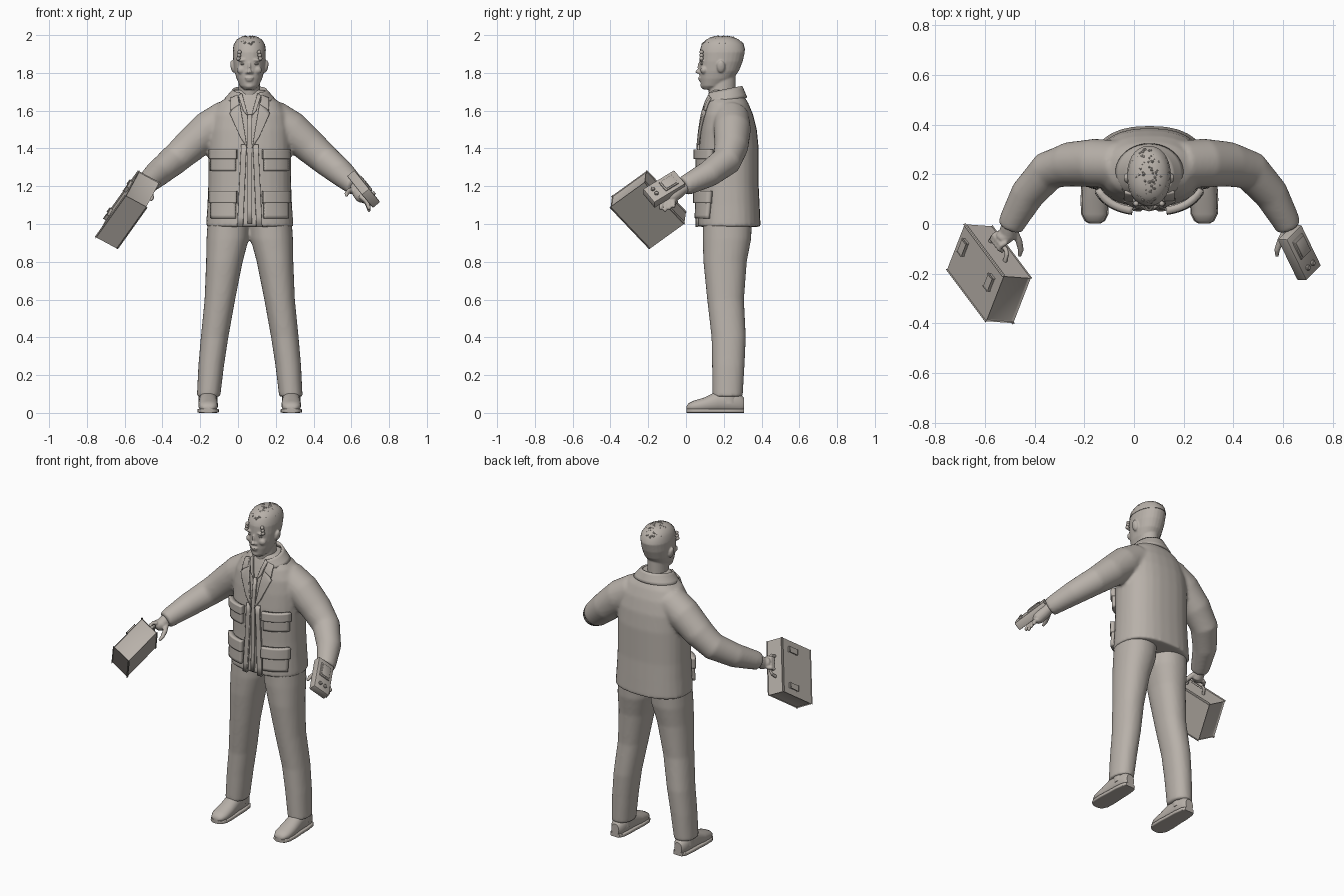
import bpy, bmesh, math, random
from mathutils import Vector, Matrix

random.seed(4)
if "Cube" in bpy.data.objects:
    bpy.data.objects.remove(bpy.data.objects["Cube"])

clay = bpy.data.materials.new("warm_grey")
clay.use_nodes = True
clay.diffuse_color = (0.48, 0.44, 0.40, 1)
clay.node_tree.nodes["Principled BSDF"].inputs["Base Color"].default_value = clay.diffuse_color

MID = 0.062          # body centre line in x
SIDES = (("right", -1), ("left", 1))


def finish(name, bm):
    bmesh.ops.recalc_face_normals(bm, faces=bm.faces)
    me = bpy.data.meshes.new(name)
    bm.to_mesh(me)
    bm.free()
    me.materials.append(clay)
    ob = bpy.data.objects.new(name, me)
    bpy.context.collection.objects.link(ob)
    for o in bpy.context.selected_objects:
        o.select_set(False)
    ob.select_set(True)
    bpy.context.view_layer.objects.active = ob
    bpy.ops.object.shade_smooth_by_angle(angle=math.radians(40))
    return ob


def loft(name, rings, power=2.0, n=28, floor=None):
    """Skin superellipse rings given as (centre, half axis u, half axis v)."""
    bm = bmesh.new()
    loops = []
    for c, u, v in rings:
        loop = []
        for i in range(n):
            t = math.tau * i / n
            a, b = math.cos(t), math.sin(t)
            p = (Vector(c) + Vector(u) * math.copysign(abs(a) ** (2 / power), a)
                 + Vector(v) * math.copysign(abs(b) ** (2 / power), b))
            if floor is not None:
                p.z = max(p.z, floor)
            loop.append(bm.verts.new(p))
        loops.append(loop)
    for a, b in zip(loops, loops[1:]):
        for i in range(n):
            j = (i + 1) % n
            bm.faces.new((a[i], a[j], b[j], b[i]))
    bm.faces.new(loops[0])
    bm.faces.new(loops[-1])
    return finish(name, bm)


def stack(name, rows, power=2.0, x=MID):
    """Upright loft from rows of (z, front y, back y, half width)."""
    return loft(name, [((x, (f + b) / 2, z), (w, 0, 0), (0, (b - f) / 2, 0))
                       for z, f, b, w in rows], power)


def tube(name, pts, n=16):
    """Round limb through (point, radius) pairs."""
    rings = []
    for i, (p, r) in enumerate(pts):
        t = Vector(pts[min(i + 1, len(pts) - 1)][0]) - Vector(pts[max(i - 1, 0)][0])
        u = t.orthogonal() if abs(t.z) > 0.95 * t.length else t.cross(Vector((0, 0, 1)))
        u.normalize()
        rings.append((p, u * r, u.cross(t).normalized() * r))
    return loft(name, rings, n=n)


def blob(name, c, size, rot=0.0):
    bm = bmesh.new()
    bmesh.ops.create_uvsphere(bm, u_segments=16, v_segments=10, radius=1)
    m = Matrix.Translation(c) @ Matrix.Rotation(rot, 4, 'Y') @ Matrix.Diagonal((*size, 1))
    bmesh.ops.transform(bm, matrix=m, verts=bm.verts)
    return finish(name, bm)


def box(name, c, u, v, w, bevel=0.006):
    """Bevelled box from its centre and three full edge vectors."""
    bm = bmesh.new()
    bmesh.ops.create_cube(bm, size=1)
    m = Matrix((u, v, w)).transposed()
    for vert in bm.verts:
        vert.co = m @ vert.co + Vector(c)
    bmesh.ops.bevel(bm, geom=bm.edges[:], offset=bevel, segments=2, profile=0.5, affect='EDGES')
    return finish(name, bm)


def sheet(name, func, nu, nv, thick):
    """Thickened surface patch of func(u, v)."""
    bm = bmesh.new()
    g = [[bm.verts.new(func(i / nu, j / nv)) for j in range(nv + 1)] for i in range(nu + 1)]
    for i in range(nu):
        for j in range(nv):
            bm.faces.new((g[i][j], g[i + 1][j], g[i + 1][j + 1], g[i][j + 1]))
    ob = finish(name, bm)
    mod = ob.modifiers.new("thickness", 'SOLIDIFY')
    mod.thickness, mod.offset = thick, 0
    return ob


def fuse(name, obs, voxel, smooth):
    """Blend overlapping parts into one soft surface."""
    for o in bpy.context.selected_objects:
        o.select_set(False)
    for o in obs:
        o.select_set(True)
    bpy.context.view_layer.objects.active = obs[0]
    bpy.ops.object.join()
    ob = obs[0]
    ob.name = name
    mod = ob.modifiers.new("blend", 'REMESH')
    mod.mode, mod.voxel_size, mod.use_smooth_shade = 'VOXEL', voxel, True
    mod = ob.modifiers.new("soften", 'SMOOTH')
    mod.factor, mod.iterations = 0.5, smooth
    return ob


# Jacket body and sleeves
TORSO = [(0.985, .06, .395, .232), (1.1, .065, .39, .224), (1.2, .068, .385, .22),
         (1.4, .068, .385, .218), (1.5, .078, .375, .215), (1.58, .09, .355, .2),
         (1.64, .108, .33, .165), (1.68, .122, .305, .11), (1.71, .135, .285, .08)]
ARM = [((.12, .24, 1.565), .095), ((.22, .245, 1.50), .098), ((.32, .24, 1.41), .09),
       ((.405, .215, 1.335), .08), ((.49, .12, 1.265), .07), ((.545, .02, 1.215), .057),
       ((.56, -.012, 1.2), .052)]
parts = [stack("jacket", TORSO, 2.4)]
for side, s in SIDES:
    parts.append(tube(side + "_sleeve", [((MID + s * x, y, z), r) for (x, y, z), r in ARM], 24))
fuse("jacket", parts, 0.01, 6)


def chest(x, z, out):
    """Point on the jacket front, moved forward by out."""
    for a, b in zip(TORSO, TORSO[1:]):
        if z <= b[0] or b is TORSO[-1]:
            k = min(1, max(0, (z - a[0]) / (b[0] - a[0])))
            f, r, w = (a[i] + (b[i] - a[i]) * k for i in (1, 2, 3))
            break
    d = min(0.97, abs(x - MID) / w)
    return Vector((x, (f + r) / 2 - (r - f) / 2 * (1 - d ** 2.4) ** (1 / 2.4) - out, z))


def panel(name, s, quad, thick, out=0.004):
    """Cloth panel on the chest; quad holds (offset from middle, z) corners."""
    q = [Vector((MID + s * x, z)) for x, z in quad]

    def at(u, v):
        p = q[0].lerp(q[1], u).lerp(q[3].lerp(q[2], u), v)
        return chest(p.x, p.y, out)
    return sheet(name, at, 10, 8, thick)


# Pockets, lapels, front edges and shirt collar
for side, s in SIDES:
    for level, lo, hi, flap in (("chest", 1.28, 1.385, .04), ("hip", 1.03, 1.165, .055)):
        panel(f"{side}_{level}_pocket", s, ((.075, lo), (.2, lo), (.2, hi), (.075, hi)), .024, .01)
        panel(f"{side}_{level}_flap", s, ((.068, hi - flap), (.206, hi - flap),
                                         (.206, hi + .01), (.068, hi + .01)), .03, .018)
    panel(side + "_front_edge", s, ((.035, .985), (.066, .985), (.045, 1.42), (.016, 1.42)), .014)
    panel(side + "_lapel", s, ((.012, 1.4), (.05, 1.46), (.105, 1.585), (.055, 1.655)), .014, .007)
    panel(side + "_lapel_top", s, ((.055, 1.63), (.1, 1.6), (.098, 1.665), (.062, 1.68)), .014, .008)
    panel(side + "_shirt_collar", s, ((.008, 1.57), (.035, 1.6), (.06, 1.68), (.04, 1.69)), .01, .004)
panel("shirt_placket", 1, ((-.012, 1.0), (.012, 1.0), (.012, 1.58), (-.012, 1.58)), .008)


def collar_at(u, v):
    t = math.radians(-55 + 290 * u)
    c, s = math.cos(t), math.sin(t)
    hi = Vector((MID + .084 * c, .2 + .092 * s, 1.708 + .02 * s))
    return hi.lerp(Vector((MID + .132 * c, .208 + .11 * s, 1.655 + .012 * s)), v)


sheet("jacket_collar", collar_at, 32, 4, .014)

# Trousers and shoes: leg rows are (z, offset, half width, front y, back y)
LEG = [(.085, .218, .062, .14, .3), (.25, .204, .068, .138, .31), (.4, .186, .073, .135, .317),
       (.6, .158, .081, .112, .307), (.8, .134, .097, .092, .322), (.92, .117, .112, .088, .345),
       (1.03, .11, .112, .09, .35)]
SHOE = [(.306, .045, .026, .035), (.285, .052, .04, .05), (.23, .062, .047, .06),
        (.17, .06, .048, .058), (.1, .042, .052, .04), (.04, .034, .05, .03),
        (.012, .03, .036, .02), (.002, .026, .018, .008)]
parts = []
for side, s in SIDES:
    parts.append(loft(side + "_trouser_leg", [
        ((MID + s * x, (f + b) / 2, z), (w, 0, 0), (0, (b - f) / 2, 0)) for z, x, w, f, b in LEG], 2.2))
    fx = MID + s * .22
    loft(side + "_shoe", [((fx, y, z), (w, 0, 0), (0, 0, h)) for y, z, w, h in SHOE], 2.2, floor=.004)
    loft(side + "_sole", [((fx, y, .011), (w + .005, 0, 0), (0, 0, .011)) for y, z, w, h in SHOE], 6)
    tube(side + "_sock", [((fx, .23, .05), .05), ((fx, .225, .14), .05)])
fuse("trousers", parts, 0.01, 5)

# Head, neck and facial features
HX = .06
parts = [
    stack("head", [(1.712, .092, .15, .028), (1.73, .08, .2, .05), (1.77, .074, .25, .068),
                   (1.81, .072, .28, .079), (1.86, .072, .3, .086), (1.91, .074, .312, .087),
                   (1.95, .088, .302, .079), (1.975, .112, .275, .062), (1.99, .15, .235, .035)], 2.15, HX),
    stack("neck", [(1.64, .13, .275, .062), (1.7, .12, .262, .058), (1.8, .13, .262, .055)], 2, HX),
    blob("nose_tip", (HX, .066, 1.806), (.014, .017, .011)),
    blob("nose_bridge", (HX, .072, 1.83), (.008, .012, .028)),
    blob("upper_lip", (HX, .074, 1.773), (.024, .011, .006)),
    blob("lower_lip", (HX, .077, 1.762), (.02, .011, .006)),
    blob("chin", (HX, .094, 1.732), (.026, .018, .016))]
for side, s in SIDES:
    parts += [blob(side + "_brow", (HX + s * .036, .083, 1.868), (.026, .012, .007), s * .12),
              blob(side + "_cheek", (HX + s * .042, .096, 1.815), (.025, .02, .022)),
              blob(side + "_nostril", (HX + s * .012, .073, 1.802), (.009, .01, .008)),
              blob(side + "_ear", (HX + s * .088, .185, 1.833), (.012, .022, .033), s * .2)]
    blob(side + "_eye", (HX + s * .034, .085, 1.847), (.014, .009, .006))
    # Twisted locks at the temples
    for k in range(3):
        blob(f"{side}_lock_{k}", (HX + s * (.052 + .003 * k), .082, 1.91 - .017 * k), (.011, .011, .011))
fuse("head", parts, 0.005, 3)

# Curly hair: a close cap with scattered curls
stack("hair_cap", [(1.918, .073, .314, .088), (1.95, .083, .306, .083), (1.977, .108, .28, .066),
                   (1.993, .148, .238, .037)], 2.15, HX)
bm = bmesh.new()
for i in range(110):
    t, k = random.uniform(0, math.tau), math.sqrt(random.random())
    p = (HX + .074 * k * math.cos(t), .195 + .108 * k * math.sin(t), 1.991 - .04 * k ** 3)
    bmesh.ops.create_icosphere(bm, subdivisions=1, radius=random.uniform(.005, .009),
                               matrix=Matrix.Translation(p))
finish("hair_curls", bm)

# Briefcase: height, length and thickness edges
A, B, C = Vector((-.07, -.18, -.13)), Vector((-.15, .2, -.21)), Vector((.108, -.008, -.058))
case = Vector((-.583, -.2, 1.075))
a, b, c = A.normalized(), B.normalized(), C.normalized()
box("briefcase", case, A, B, C, .008)
for i, k in enumerate((-.34, .36)):
    box(f"case_latch_{i}", case - C / 2 + B * k - A * .16, a * .065, b * .026, c * .03, .005)
grip = case - A / 2
tube("case_handle", [(grip + b * x - a * h, .009) for x, h in
                     ((-.065, -.01), (-.06, .03), (-.045, .043), (.045, .043), (.06, .03), (.065, -.01))], 12)

# Right hand closed round the handle
hold = grip - a * .043
wrist = Vector((-.5, 0, 1.203))
parts = [tube("right_palm", [(wrist, .032), (wrist.lerp(hold, .5) + c * .012, .037),
                             (hold - a * .022, .032), (hold - a * .008, .022)])]
for i in range(4):
    p = hold + b * (i - 1.5) * .021
    parts.append(tube("finger", [(p - a * .03, .011), (p - c * .02 - a * .012, .0115),
                                 (p - c * .022 + a * .008, .011), (p + a * .02, .008)], 10))
parts.append(tube("thumb", [((-.485, -.02, 1.185), .016), ((-.462, -.07, 1.16), .014),
                            ((-.455, -.105, 1.14), .012), ((-.46, -.13, 1.125), .007)], 10))
fuse("right_hand", parts, 0.005, 2)

# Left hand hanging open
parts = [tube("left_palm", [((.622, 0, 1.203), .032), ((.64, -.045, 1.17), .037),
                            ((.655, -.075, 1.145), .036), ((.662, -.09, 1.13), .024)])]
for i in range(4):
    k = i / 3
    base = Vector((.645, -.105 + .045 * k, 1.15 - .02 * k))
    tip = Vector((.695, -.135 + .07 * k, 1.07 + .01 * abs(i - 1)))
    parts.append(tube("finger", [(base, .013), (base.lerp(tip, .5) + Vector((.012, -.005, .004)), .012),
                                 (tip, .010), (tip + Vector((-.003, 0, -.008)), .005)], 10))
parts.append(tube("thumb", [((.615, -.02, 1.185), .016), ((.588, -.07, 1.175), .014),
                            ((.575, -.105, 1.16), .012), ((.575, -.13, 1.148), .007)], 10))
fuse("left_hand", parts, 0.005, 2)

# Wrist device with screen and buttons
L, W = Vector((.08, -.165, -.1)), Vector((.06, .06, -.072))
up = L.cross(W).normalized()
device = Vector((.665, -.115, 1.185))
box("wrist_device", device, L, W, up * .05, .006)
top = device + up * .025
box("device_screen_frame", top - L * .15, L * .42, W * .62, up * .014, .003)
box("device_screen", top - L * .15 + up * .007, L * .34, W * .48, up * .006, .002)
for i, k in enumerate((-.18, .14)):
    q = top + L * .3 + W * k
    tube(f"device_button_{i}", [(q - up * .004, .011), (q + up * .007, .011), (q + up * .01, .008)], 14)
